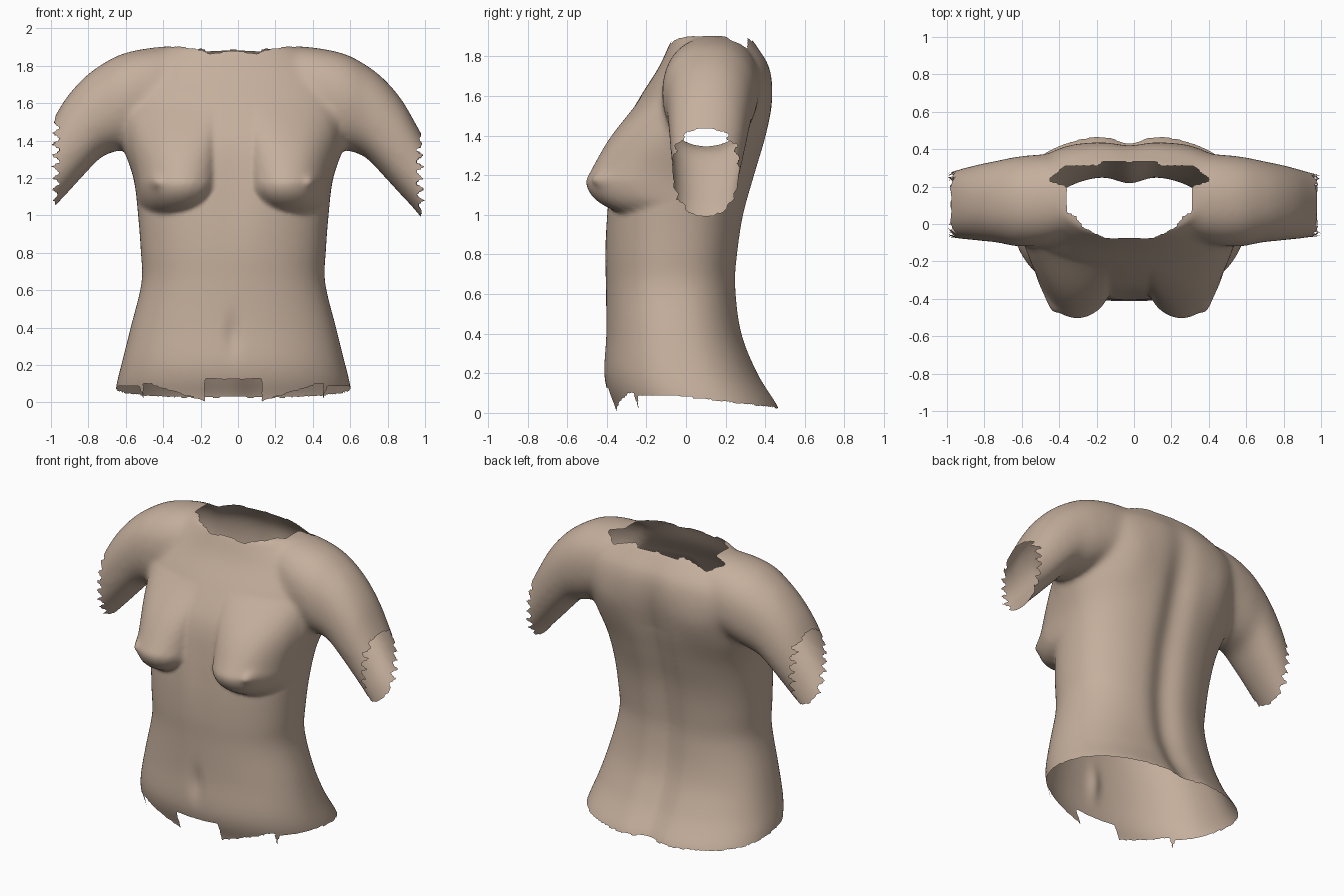
import bpy, bmesh, math

if "Cube" in bpy.data.objects:
    bpy.data.objects.remove(bpy.data.objects["Cube"])

CX = -0.025          # symmetry axis of the body
bm = bmesh.new()


def spline(keys, s):
    """Catmull-Rom interpolation of rows by their first value."""
    i = max(k for k in range(len(keys) - 1) if keys[k][0] <= s + 1e-9)
    a, b = keys[i], keys[i + 1]
    p, n = keys[max(i - 1, 0)], keys[min(i + 2, len(keys) - 1)]
    h = b[0] - a[0]
    t = (s - a[0]) / h
    out = []
    for j in range(1, len(a)):
        ma = (b[j] - p[j]) / (b[0] - p[0]) * h
        mb = (n[j] - a[j]) / (n[0] - a[0]) * h
        out.append((2*t**3 - 3*t*t + 1)*a[j] + (t**3 - 2*t*t + t)*ma
                   + (3*t*t - 2*t**3)*b[j] + (t**3 - t*t)*mb)
    return out


def oval(w, h, a, e):
    """Point on a superellipse."""
    c, s = math.cos(a), math.sin(a)
    return w * math.copysign(abs(c) ** e, c), h * math.copysign(abs(s) ** e, s)


def loft(rings):
    loops = [[bm.verts.new(p) for p in r] for r in rings]
    n = len(loops[0])
    for a, b in zip(loops, loops[1:]):
        for i in range(n):
            bm.faces.new((a[i], a[(i + 1) % n], b[(i + 1) % n], b[i]))
    bm.faces.new(loops[0][::-1])
    bm.faces.new(loops[-1])


ANG = [2 * math.pi * i / 64 for i in range(64)]

# Trunk: height, half width, front y, back y
trunk = [(-.10, .66, -.34, .51), (.03, .635, -.365, .475), (.1, .625, -.395, .43),
         (.2, .60, -.415, .37), (.4, .55, -.405, .29), (.65, .49, -.405, .26),
         (.8, .495, -.41, .27), (1.0, .51, -.405, .30), (1.2, .535, -.385, .355),
         (1.4, .60, -.34, .41), (1.6, .62, -.23, .442), (1.75, .56, -.135, .425),
         (1.86, .42, -.085, .355), (1.905, .36, -.065, .32)]
rings = []
for k in range(61):
    z = -.10 + 2.005 * k / 60
    w, f, b = spline(trunk, z)
    m = (f + b) / 2
    ring = []
    for a in ANG:
        x, y = oval(w, (b - f) / 2, a, .84 if math.sin(a) > 0 else .9)
        ring.append((x, m + y, z))
    rings.append(ring)
loft(rings)

# Shoulders and arms: distance from axis, low z, high z, front y, back y
arm = [(0, 1.50, 1.90, -.04, .34), (.3, 1.46, 1.905, -.07, .355), (.45, 1.41, 1.895, -.11, .37),
       (.6, 1.35, 1.862, -.12, .36), (.7, 1.315, 1.81, -.10, .34), (.8, 1.215, 1.735, -.09, .32),
       (.9, 1.105, 1.62, -.08, .295), (.97, 1.03, 1.50, -.072, .275), (1.08, .89, 1.30, -.065, .255)]
rings = []
for k in range(-40, 41):
    u = 1.08 * k / 40
    lo, hi, f, b = spline(arm, abs(u))
    ring = []
    for a in ANG:
        y, z = oval((b - f) / 2, (hi - lo) / 2, a, .9)
        ring.append((u, (f + b) / 2 + y, (lo + hi) / 2 + z))
    rings.append(ring)
loft(rings)

bmesh.ops.recalc_face_normals(bm, faces=bm.faces)
me = bpy.data.meshes.new("torso_base")
bm.to_mesh(me)
bm.free()
torso = bpy.data.objects.new("torso", me)
bpy.context.collection.objects.link(torso)

# Fuse into one skin and soften the joins
rm = torso.modifiers.new("fuse", 'REMESH')
rm.mode = 'VOXEL'
rm.voxel_size = .013
sm = torso.modifiers.new("soften", 'SMOOTH')
sm.factor, sm.iterations = .5, 35
dg = bpy.context.evaluated_depsgraph_get()
skin = bpy.data.meshes.new_from_object(torso.evaluated_get(dg))
torso.modifiers.clear()
torso.data = skin

bm = bmesh.new()
bm.from_mesh(skin)


def bell(v, c, w):
    return math.exp(-((v - c) / w) ** 2)


def breast(u, z):
    """Forward bulge: full below, sloping gently up to the chest."""
    du = (u - .37) / (.26 if u < .37 else .19)
    if z < 1.18:
        dz = (1.18 - z) / .165
        b = max(0, 1 - du * du - dz * dz) ** .75
    else:
        b = max(0, 1 - du * du) ** .75 * max(0, 1 - (z - 1.18) / .42) ** 1.15
    return .175 * b + .03 * bell(u, .415, .03) * bell(z, 1.18, .03)


# Breasts, spine groove, shoulder blades, navel and breastbone hollow
for v in bm.verts:
    x, y, z = v.co
    u = abs(x)
    if y > .1:
        v.co.y -= .042 * bell(x, 0, .095) * min(1, max(0, (1.9 - z) / .5))
        v.co.y += .015 * bell(u, .33, .13) * bell(z, 1.5, .16)
    elif y < -.02 and u < .6:
        v.co.y -= breast(u, z) * min(1, (-.02 - y) / .14)
        v.co.y += .018 * bell(x, 0, .04) * bell(z, .36, .1)
        v.co.y += .012 * bell(x, 0, .09) * bell(z, 1.15, .25)
for _ in range(3):
    bmesh.ops.smooth_vert(bm, verts=bm.verts, factor=.5,
                          use_axis_x=True, use_axis_y=True, use_axis_z=True)

# Neck opening outline (right half)
NECK = [(-.01, -.075), (.13, -.075), (.24, -.02), (.29, .05), (.33, .06), (.33, .2),
        (.43, .235), (.34, .31), (.16, .31), (.14, .335), (-.01, .33)]


def in_neck(x, y):
    inside = False
    for (ax, ay), (bx, by) in zip(NECK, NECK[1:] + NECK[:1]):
        if (ay > y) != (by > y) and x < ax + (y - ay) / (by - ay) * (bx - ax):
            inside = not inside
    return inside


def hem(u, y):
    """Height of the stepped lower edge."""
    if y > -.24:
        return .08 - .055 * max(0, y) / .45
    if u < .15:
        return .125
    if u < .48:
        return .005 + .10 * (u - .15) / .33
    return .005 + .07 * (u - .48) / .14


def removed(p):
    u = abs(p.x)
    saw = abs((p.z / .06) % 1 - .5) * 2
    side = min(1, (abs(p.y - .1) / .15) ** 2)
    return ((p.z > 1.7 and in_neck(u, p.y)) or p.z < hem(u, p.y)
            or abs(p.x + CX) > .98 + .045 * side * (saw - .6))


bmesh.ops.delete(bm, geom=[f for f in bm.faces if removed(f.calc_center_median())],
                 context='FACES')
rim = [v for v in bm.verts if v.is_boundary]
for _ in range(2):
    bmesh.ops.smooth_vert(bm, verts=rim, factor=.4,
                          use_axis_x=True, use_axis_y=True, use_axis_z=True)
bmesh.ops.translate(bm, verts=bm.verts, vec=(CX, 0, 0))
for v in bm.verts:
    v.co.z = max(v.co.z, 0)
for f in bm.faces:
    f.smooth = True
bm.to_mesh(skin)
bm.free()

mat = bpy.data.materials.new("clay")
mat.diffuse_color = (.56, .43, .335, 1)
mat.use_nodes = True
mat.node_tree.nodes["Principled BSDF"].inputs["Base Color"].default_value = mat.diffuse_color
skin.materials.clear()
skin.materials.append(mat)
